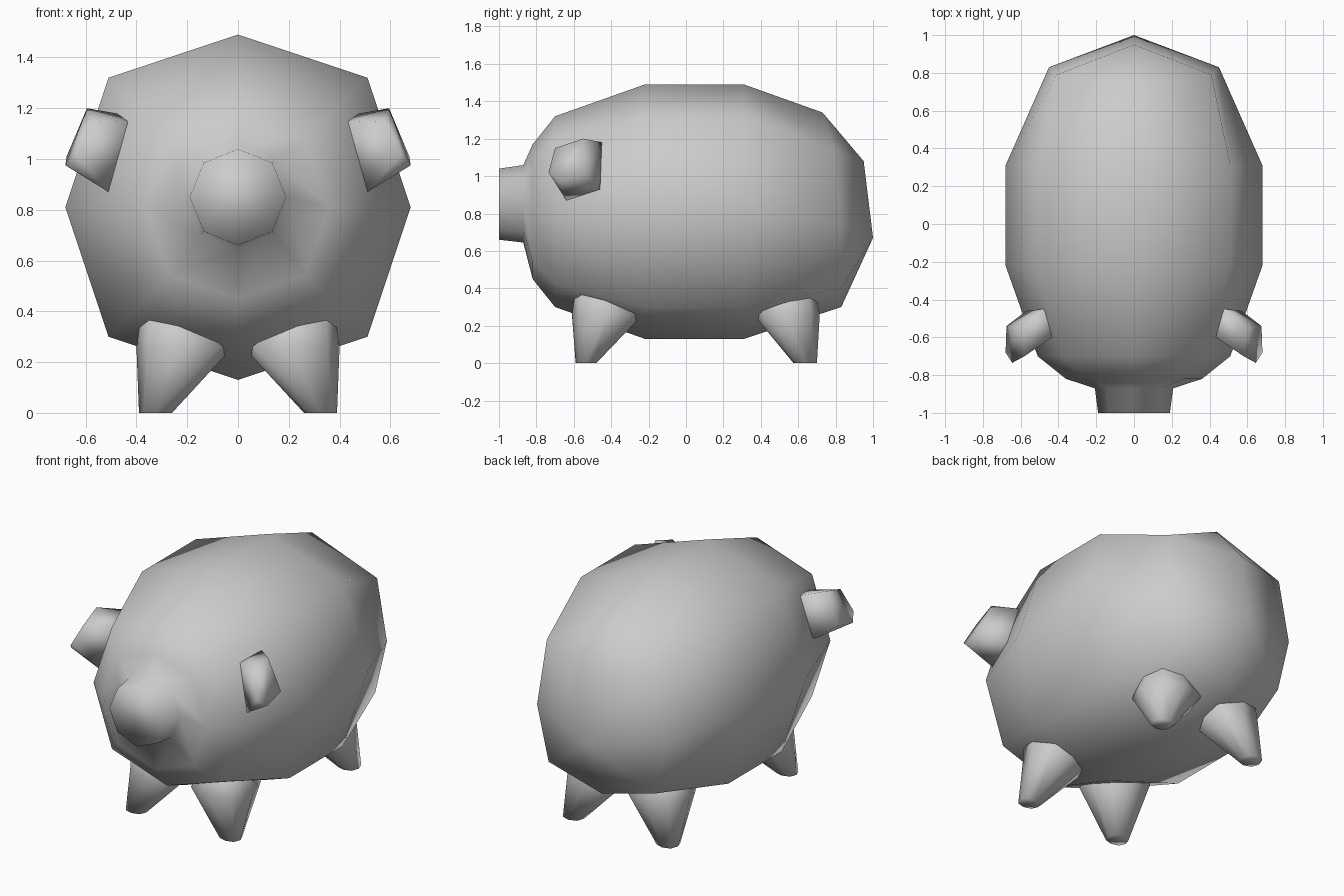
import bpy, bmesh, math

if "Cube" in bpy.data.objects:
    bpy.data.objects.remove(bpy.data.objects["Cube"])


def finish(name, bm):
    bmesh.ops.recalc_face_normals(bm, faces=bm.faces)
    mesh = bpy.data.meshes.new(name)
    bm.to_mesh(mesh)
    bm.free()
    for p in mesh.polygons:
        p.use_smooth = True
    obj = bpy.data.objects.new(name, mesh)
    bpy.context.collection.objects.link(obj)
    return obj


def bridge(bm, a, b):
    n = len(a)
    for i in range(n):
        bm.faces.new((a[i], a[(i + 1) % n], b[(i + 1) % n], b[i]))


def octagon(diag):
    # top, then clockwise seen from the front
    return [(0, 1), (diag, diag), (1, 0), (diag, -diag),
            (0, -1), (-diag, -diag), (-1, 0), (-diag, diag)]


# Body with snout: octagonal rings from front to back (y, centre z, radius, diagonal)
bm = bmesh.new()
sections = [(-1.0, 0.85, 0.19, 0.71), (-0.87, 0.852, 0.207, 0.71),
            (-0.82, 0.81, 0.36, 0.74), (-0.70, 0.81, 0.51, 0.75),
            (-0.22, 0.81, 0.68, 0.75), (0.31, 0.81, 0.68, 0.75)]
rings = [[bm.verts.new((x * r, y, cz + z * r)) for x, z in octagon(d)]
         for y, cz, r, d in sections]

# Tilted rear ring
half = [(0, 0.73, 1.34), (0.41, 0.79, 1.14), (0.45, 0.83, 0.74),
        (0.37, 0.83, 0.40), (0, 0.83, 0.30)]
rear = half + [(-x, y, z) for x, y, z in half[3:0:-1]]
rings.append([bm.verts.new(p) for p in rear])
for a, b in zip(rings, rings[1:]):
    bridge(bm, a, b)
bm.faces.new(rings[0])

# Rump: two middle points bulging out of the rear ring
t, tr, r, br, b, bl, l, tl = rings[-1]
upper = bm.verts.new((0, 0.95, 1.08))
lower = bm.verts.new((0, 1.0, 0.67))
for f in ((t, tr, upper), (t, upper, tl), (tr, r, lower, upper), (tl, upper, lower, l),
          (r, br, lower), (l, lower, bl), (br, b, lower), (bl, lower, b)):
    bm.faces.new(f)
finish("body", bm)


# Legs: narrow feet flaring into the belly (z, x range, y range for the front right)
def leg(name, side, levels):
    bm = bmesh.new()
    loops = []
    for z, x0, x1, y0, y1 in levels:
        cx, cy, rx, ry = (x0 + x1) / 2, (y0 + y1) / 2, (x1 - x0) / 2, (y1 - y0) / 2
        loops.append([bm.verts.new((side * (cx + u * rx), cy + v * ry, z))
                      for u, v in octagon(0.75)])
    for a, b in zip(loops, loops[1:]):
        bridge(bm, a, b)
    bm.faces.new(loops[0])
    bm.faces.new(loops[-1])
    finish(name, bm)


front = [(0, 0.26, 0.39, -0.59, -0.48), (0.26, 0.02, 0.40, -0.61, -0.23),
         (0.40, 0.12, 0.38, -0.59, -0.30)]
back = [(0, 0.26, 0.39, 0.575, 0.70), (0.26, 0.02, 0.40, 0.36, 0.715),
        (0.40, 0.12, 0.37, 0.42, 0.69)]
for side, word in ((1, "right"), (-1, "left")):
    leg("front_leg_" + word, side, front)
    leg("back_leg_" + word, side, back)

    # Ear: blunt block leaning outward and forward from the head
    bm = bmesh.new()
    for x, y, z in ((0.42, -0.59, 1.145), (0.48, -0.45, 1.18), (0.57, -0.46, 0.93),
                    (0.51, -0.64, 0.87), (0.58, -0.70, 1.15), (0.595, -0.55, 1.20),
                    (0.675, -0.54, 1.01), (0.68, -0.68, 0.975), (0.645, -0.735, 1.02),
                    (0.35, -0.45, 1.0)):
        bm.verts.new((side * x, y, z))
    bmesh.ops.convex_hull(bm, input=bm.verts)
    finish("ear_" + word, bm)
